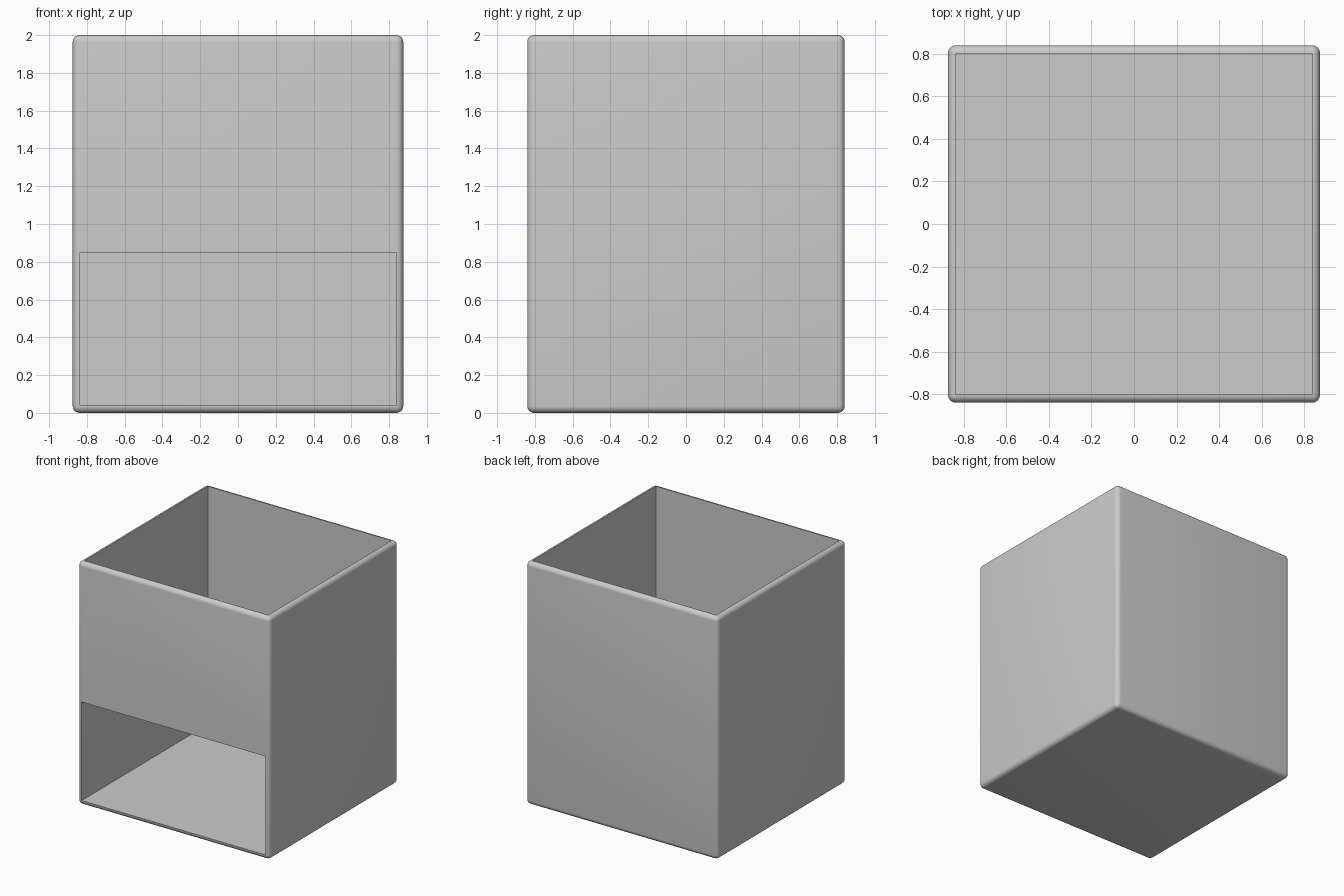
import bpy, bmesh, math

old = bpy.data.objects.get("Cube")
if old:
    bpy.data.objects.remove(old, do_unlink=True)

W, D, H = 1.75, 1.68, 2.0      # outer size
WALL = 0.038                   # wall and floor thickness
ROUND = 0.036                  # outer edge radius
OPENING_TOP = 0.85

grey = bpy.data.materials.new("light grey")
grey.use_nodes = True
colour = (0.6, 0.6, 0.6, 1)
grey.diffuse_color = colour
grey.node_tree.nodes["Principled BSDF"].inputs["Base Color"].default_value = colour


def add_object(name, bm):
    mesh = bpy.data.meshes.new(name)
    bmesh.ops.recalc_face_normals(bm, faces=bm.faces)
    bm.to_mesh(mesh)
    bm.free()
    mesh.materials.append(grey)
    obj = bpy.data.objects.new(name, mesh)
    bpy.context.collection.objects.link(obj)
    return obj


# Solid outer block
bm = bmesh.new()
bmesh.ops.create_cube(bm, size=1)
bmesh.ops.scale(bm, vec=(W, D, H), verts=bm.verts)
bmesh.ops.translate(bm, vec=(0, 0, H / 2), verts=bm.verts)
box = add_object("open_box", bm)

# Cavity and front opening: one L-shaped side profile swept across the width
inner_x, inner_y = W / 2 - WALL, D / 2 - WALL
profile = [(-D, WALL), (inner_y, WALL), (inner_y, H + 1), (-inner_y, H + 1),
           (-inner_y, OPENING_TOP), (-D, OPENING_TOP)]
bm = bmesh.new()
face = bm.faces.new([bm.verts.new((-inner_x, y, z)) for y, z in profile])
swept = bmesh.ops.extrude_face_region(bm, geom=[face])
bmesh.ops.translate(bm, vec=(2 * inner_x, 0, 0),
                    verts=[g for g in swept["geom"] if isinstance(g, bmesh.types.BMVert)])
cutter = add_object("cavity_cutter", bm)
cutter.hide_render = True

# Round the outside, then hollow it
bevel = box.modifiers.new("rounded edges", "BEVEL")
bevel.width = ROUND
bevel.segments = 6
cut = box.modifiers.new("hollow", "BOOLEAN")
cut.operation = "DIFFERENCE"
cut.solver = "EXACT"
cut.object = cutter

bpy.ops.object.select_all(action="DESELECT")
box.select_set(True)
bpy.context.view_layer.objects.active = box
for name in [m.name for m in box.modifiers]:
    bpy.ops.object.modifier_apply(modifier=name)
bpy.data.objects.remove(cutter, do_unlink=True)
bpy.ops.object.shade_smooth_by_angle(angle=math.radians(30))
